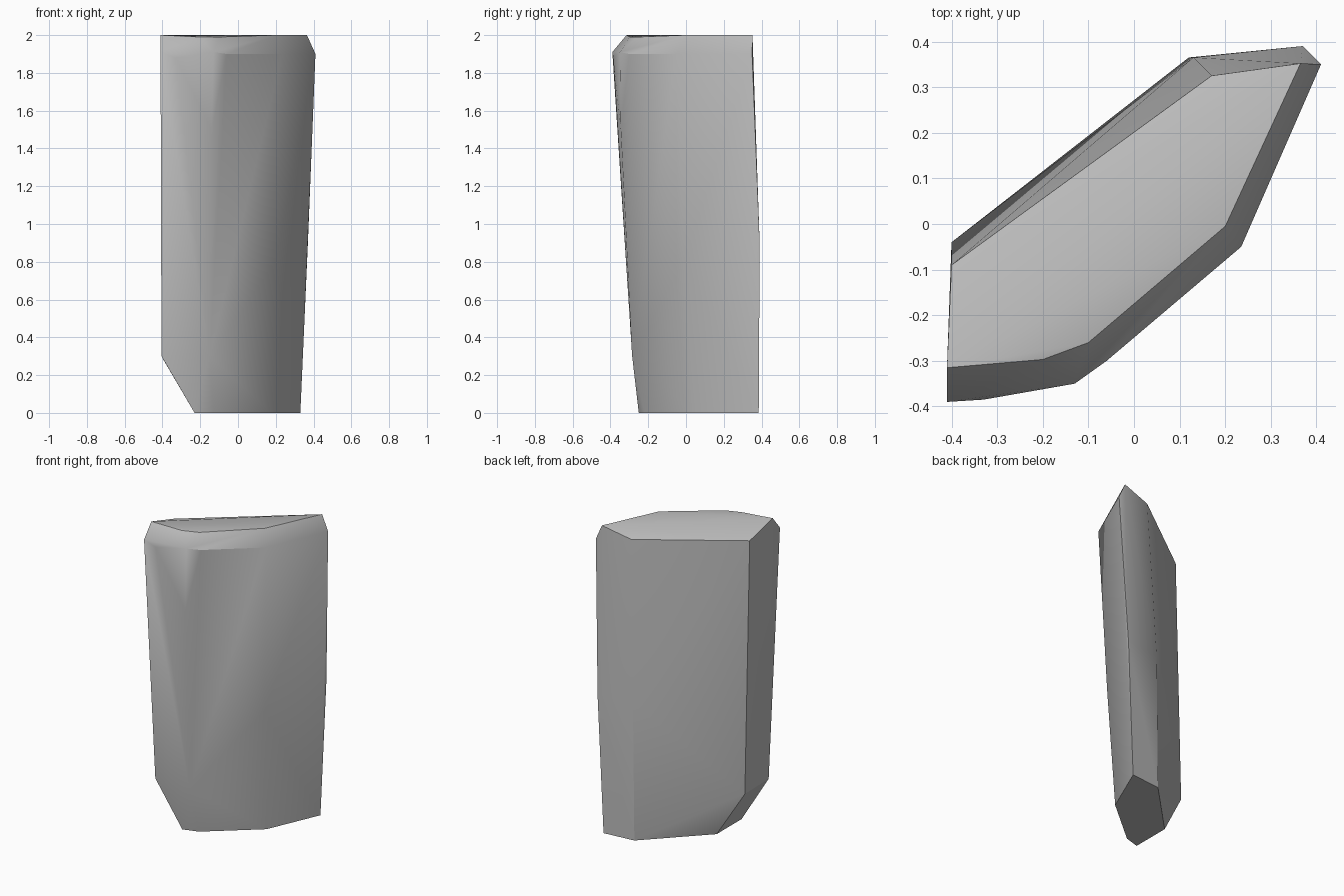
import bpy, bmesh, math

cube = bpy.data.objects.get("Cube")
if cube:
    bpy.data.objects.remove(cube, do_unlink=True)

# Plain stone colour
stone = bpy.data.materials.new("stone_grey")
stone.use_nodes = True
colour = (0.5, 0.5, 0.5, 1)
stone.diffuse_color = colour
stone.node_tree.nodes["Principled BSDF"].inputs["Base Color"].default_value = colour

# Corners of the chipped slab, level by level
foot = [(-.23, -.25, 0), (-.13, -.22, 0), (.18, .04, 0),
        (.33, .385, 0), (.12, .365, 0), (-.23, .01, 0)]
low_chip = [(-.405, -.28, .3), (-.4, -.04, .29), (-.15, -.285, .3)]
middle = [(.2, -.01, .8), (.37, .39, .9), (.13, .365, .9), (-.14, -.345, 1.5)]
shoulder = [(-.41, -.39, 1.91), (-.33, -.385, 1.88), (-.13, -.35, 1.91),
            (-.06, -.3, 1.9), (.235, -.05, 1.9), (.41, .35, 1.9)]
crown = [(-.41, -.315, 2), (-.2, -.297, 1.99), (-.1, -.26, 1.99), (.2, -.005, 2),
         (.365, .352, 2), (.17, .325, 1.95), (-.4, -.09, 1.935)]

# Wrap the corners in one solid
bm = bmesh.new()
for corner in foot + low_chip + middle + shoulder + crown:
    bm.verts.new(corner)
hull = bmesh.ops.convex_hull(bm, input=bm.verts[:])
loose = [v for v in bm.verts if not v.link_faces]
bmesh.ops.delete(bm, geom=loose, context='VERTS')
bmesh.ops.recalc_face_normals(bm, faces=bm.faces[:])

mesh = bpy.data.meshes.new("stone_slab")
bm.to_mesh(mesh)
bm.free()
mesh.materials.append(stone)
slab = bpy.data.objects.new("stone_slab", mesh)
bpy.context.collection.objects.link(slab)

# Soft facets with crisp main edges
bpy.context.view_layer.objects.active = slab
slab.select_set(True)
bpy.ops.object.shade_smooth_by_angle(angle=math.radians(30))
